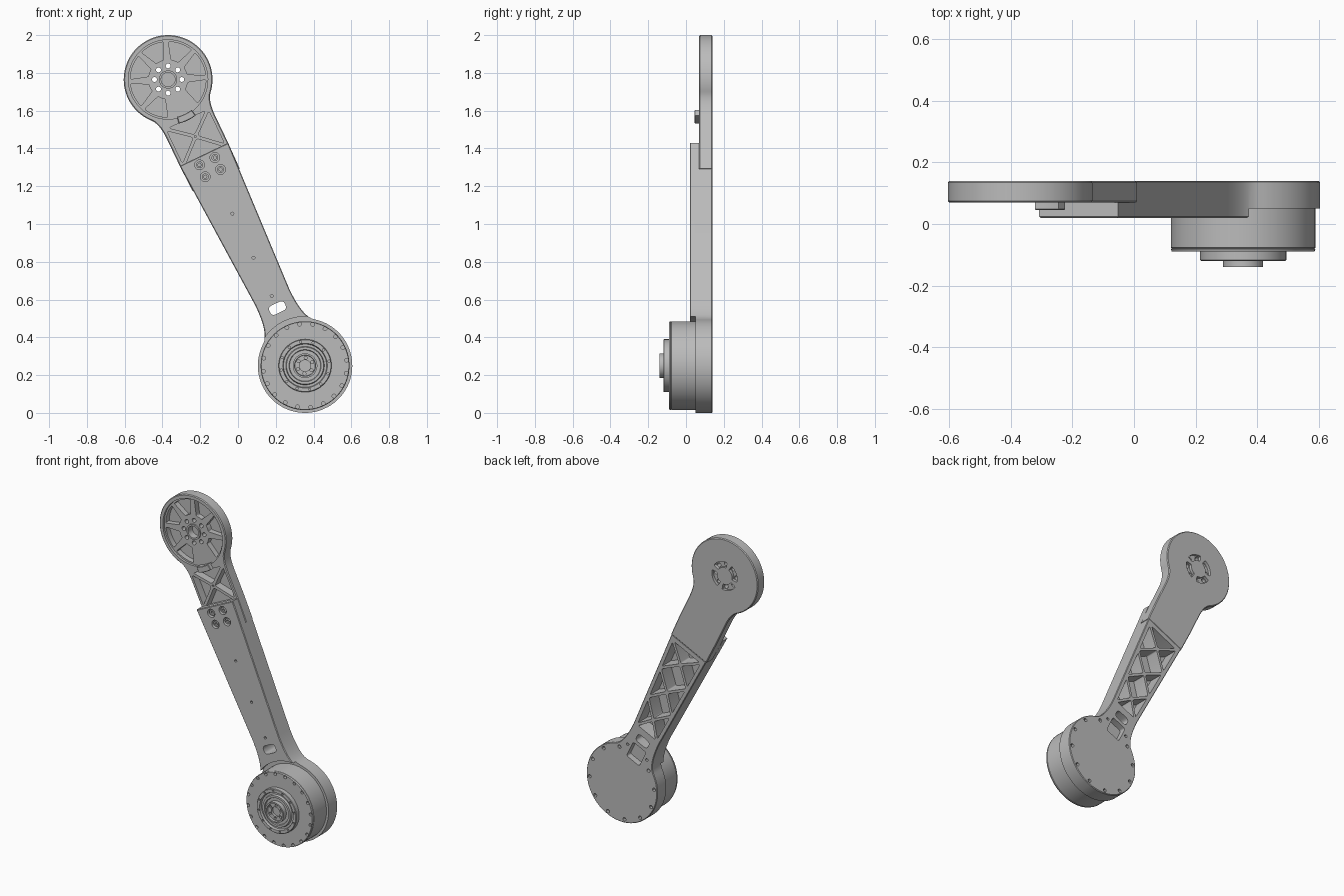
import bpy, bmesh
from math import sin, cos, radians, pi
from mathutils import Vector

cube = bpy.data.objects.get("Cube")
if cube:
    bpy.data.objects.remove(cube)

grey = bpy.data.materials.new("machined grey")
grey.use_nodes = True
GREY = (0.5, 0.5, 0.5, 1)
grey.diffuse_color = GREY
grey.node_tree.nodes["Principled BSDF"].inputs["Base Color"].default_value = GREY

# Arm frame: origin on the motor axis, s runs up the arm, t across it
ORIGIN = Vector((0.355, 0, 0.25))
TOP = Vector((-0.37, 0, 1.765))
UP = (TOP - ORIGIN).normalized()
ACROSS = Vector((UP.z, 0, -UP.x))
LENGTH = (TOP - ORIGIN).length
TILT = 25.6


def place(t, s, y):
    return ORIGIN + ACROSS * t + UP * s + Vector((0, y, 0))


def polar(r, deg, s=0):
    return (r * cos(radians(deg)), s + r * sin(radians(deg)))


def circle(t, s, r, n=20):
    return [(t + r * cos(2 * pi * i / n), s + r * sin(2 * pi * i / n)) for i in range(n)]


def arc(r, a, b, s=0, n=12):
    return [polar(r, a + (b - a) * i / n, s) for i in range(n + 1)]


def curve(a, c, b, n=8):
    a, c, b = Vector(a), Vector(c), Vector(b)
    return [tuple(a * (1 - k) ** 2 + c * 2 * k * (1 - k) + b * k * k)
            for k in [i / n for i in range(n + 1)]]


def rounded(pts, r=0.014):
    out = []
    for i, p in enumerate(pts):
        p, a, b = Vector(p), Vector(pts[i - 1]), Vector(pts[(i + 1) % len(pts)])
        da, db = a - p, b - p
        out += curve(p + da.normalized() * min(r, da.length * 0.4), p,
                     p + db.normalized() * min(r, db.length * 0.4), 4)
    return out


def inset(pts, d):
    pts = [Vector(p) for p in pts]
    area = sum(pts[i - 1].cross(pts[i]) for i in range(len(pts)))
    if area < 0:
        pts.reverse()
    out = []
    for i, p in enumerate(pts):
        e1 = (p - pts[i - 1]).normalized()
        e2 = (pts[(i + 1) % len(pts)] - p).normalized()
        n1, n2 = Vector((-e1.y, e1.x)), Vector((-e2.y, e2.x))
        out.append(p + (n1 + n2) * (d / (1 + n1.dot(n2))))
    return out


def sector(r0, r1, mid, half0, half1, s=0):
    return arc(r0, mid - half0, mid + half0, s, 6) + arc(r1, mid + half1, mid - half1, s, 8)


def finish(bm, name):
    bmesh.ops.recalc_face_normals(bm, faces=bm.faces)
    mesh = bpy.data.meshes.new(name)
    bm.to_mesh(mesh)
    bm.free()
    mesh.materials.append(grey)
    obj = bpy.data.objects.new(name, mesh)
    bpy.context.collection.objects.link(obj)
    return obj


def prisms(name, shapes, bevel=0):
    """Extrude each (outline, y0, y1) along y."""
    bm = bmesh.new()
    for pts, y0, y1 in shapes:
        face = bm.faces.new([bm.verts.new(place(t, s, y0)) for t, s in pts])
        new = bmesh.ops.extrude_face_region(bm, geom=[face])["geom"]
        moved = [v for v in new if isinstance(v, bmesh.types.BMVert)]
        bmesh.ops.translate(bm, verts=moved, vec=(0, y1 - y0, 0))
    if bevel:
        rims = [e for e in bm.edges if abs(e.verts[0].co.y - e.verts[1].co.y) < 1e-5]
        bmesh.ops.bevel(bm, geom=rims, offset=bevel, segments=1, affect="EDGES")
    return finish(bm, name)


def lathe(name, profile, centre_s, steps=72):
    bm = bmesh.new()
    verts = [bm.verts.new(place(r, centre_s, y)) for r, y in profile]
    edges = [bm.edges.new(pair) for pair in zip(verts, verts[1:])]
    bmesh.ops.spin(bm, geom=verts + edges, cent=place(0, centre_s, 0), axis=(0, 1, 0),
                   angle=2 * pi, steps=steps)
    bmesh.ops.remove_doubles(bm, verts=bm.verts, dist=1e-4)
    return finish(bm, name)


def cut(obj, shapes):
    cutter = prisms("cutter", shapes)
    mod = obj.modifiers.new("cut", "BOOLEAN")
    mod.operation, mod.solver, mod.object = "DIFFERENCE", "EXACT", cutter
    mod.use_self = True
    graph = bpy.context.evaluated_depsgraph_get()
    mesh = bpy.data.meshes.new_from_object(obj.evaluated_get(graph))
    obj.modifiers.clear()
    obj.data = mesh
    bpy.data.objects.remove(cutter)


def mirrored(half):
    return half + [(-t, s) for t, s in reversed(half)]


# Lower arm with round motor plate
side = [(0.142, 1.24)] + curve((0.1, 0.4), (0.1, 0.2375), (0.15, 0.2))
disc = arc(0.25, 53.13, -90, 0, 36)[1:-1]
lower_arm = prisms("lower_arm", [(mirrored(side + disc), 0.02, 0.14)], 0.004)
cut(lower_arm, [(circle(0, 0, 0.26, 72), -0.1, 0.05)])
cut(lower_arm, [([(-0.3, 1.09), (0.3, 1.09), (0.3, 1.4), (-0.3, 1.4)], 0.07, 0.3)])


# Lattice of crossed ribs on the back
def half_width(s):
    return 0.083 + (s - 0.4) * 0.05


levels = [0.40, 0.62, 0.845, 1.07]
mids = [(a + b) / 2 for a, b in zip(levels, levels[1:])]
cells = []
for a, b, m in zip(levels, levels[1:], mids):
    for k in (-1, 1):
        cells.append([(k * half_width(a), a), (0, m), (k * half_width(b), b)])
for s, m0, m1 in zip(levels[1:], mids, mids[1:]):
    cells.append([(0, m0), (half_width(s), s), (0, m1), (-half_width(s), s)])
for s, m in ((levels[0], mids[0]), (levels[-1], mids[-1])):
    cells.append([(-half_width(s), s), (half_width(s), s), (0, m)])
cut(lower_arm, [(rounded(inset(c, 0.008), 0.01), 0.05, 0.2) for c in cells])

# Cable slot, back notch, rim holes, screw recesses and pin holes
slot = rounded([(-0.045, 0.312), (0.045, 0.312), (0.045, 0.364), (-0.045, 0.364)], 0.025)
notch = rounded([(-0.05, 0.18), (0.05, 0.18), (0.05, 0.29), (-0.05, 0.29)])
screws = [(t, s) for t in (-0.045, 0.045) for s in (1.13, 1.2)]
holes = [(slot, 0, 0.2), (notch, 0.1, 0.2)]
holes += [(circle(*polar(0.228, a), 0.011, 12), 0.11, 0.2) for a in range(-240, 61, 30)]
holes += [(circle(t, s, 0.026), 0, 0.045) for t, s in screws]
holes += [(circle(0, s, 0.008, 12), 0, 0.035) for s in (0.409, 0.633, 0.892)]
holes += [(circle(t, 0.25, 0.009, 12), 0.11, 0.2) for t in (-0.075, 0.075)]
cut(lower_arm, holes)
for i, (t, s) in enumerate(screws):
    head = prisms("joint_screw_%d" % (i + 1), [(circle(t, s, 0.018), 0.028, 0.06)])
    cut(head, [(circle(t, s, 0.009, 6), 0, 0.04)])

# Upper arm with round end
side = [(0.138, 1.09), (0.142, 1.24)] + curve((0.142, 1.4), (0.142, 1.487), (0.175, 1.523))
disc = arc(0.235, -41.9, 90, LENGTH, 36)[1:-1]
upper_arm = prisms("upper_arm", [(mirrored(side + disc), 0.07, 0.14)], 0.005)
cut(upper_arm, [(circle(0, LENGTH, 0.21, 72), 0, 0.085)])

# Petal pockets, leaving the one facing the arm solid
pockets = [(rounded(sector(0.105, 0.2, a, 11, 19, LENGTH), 0.012), 0, 0.12)
           for a in range(-45, 226, 45)]
# Triangular pockets between the crossed braces
low, high, mid, w = 1.225, 1.455, 1.345, 0.132
corners = [(-w, low), (w, low), (w, high), (-w, high)]
for i in range(4):
    tri = inset([corners[i - 1], corners[i], (0, mid)], 0.009)
    pockets.append((rounded(tri), 0, 0.12))
pockets.append((circle(0, mid, 0.006, 10), 0, 0.09))
cut(upper_arm, pockets)

# Bearing bore, bolt holes and their curved recesses on the back
bores = [(circle(0, LENGTH, 0.037, 32), 0, 0.12)]
bores += [(circle(*polar(0.072, 45 * k - TILT, LENGTH), 0.013, 16), 0, 0.2) for k in range(8)]
bores += [(rounded(sector(0.054, 0.09, 90 * k + 67.5 - TILT, 34, 34, LENGTH), 0.012), 0.122, 0.2)
          for k in range(4)]
cut(upper_arm, bores)
lathe("bearing_ring", [(0.037, 0.1), (0.048, 0.1), (0.048, 0.076), (0.037, 0.076), (0.037, 0.1)],
      LENGTH, 40)
prisms("stop_block", [(sector(0.203, 0.24, -90, 12, 12, LENGTH), 0.045, 0.13)], 0.003)

# Motor housing with stepped output hub
motor = lathe("motor", [
    (0, 0.06), (0.235, 0.06), (0.235, -0.077), (0.232, -0.079), (0.235, -0.081), (0.232, -0.09),
    (0.14, -0.09), (0.14, -0.117), (0.137, -0.12), (0.118, -0.12), (0.114, -0.106),
    (0.102, -0.106), (0.098, -0.12), (0.085, -0.12), (0.082, -0.112), (0.065, -0.112),
    (0.065, -0.14), (0.056, -0.14), (0.054, -0.128), (0.03, -0.128), (0.03, -0.112),
    (0, -0.112)], 0, 80)
marks = [(circle(*polar(0.222, 18 * k), 0.01, 12), -0.2, -0.07) for k in range(20)]
marks += [(circle(*polar(0.042, 60 * k), 0.008, 12), -0.2, -0.115) for k in range(6)]
marks += [(circle(*polar(0.128, 30 * k + 15), 0.006, 10), -0.2, -0.11) for k in range(12)]
cut(motor, marks)

# Smooth shading with crisp edges
for obj in bpy.context.view_layer.objects:
    obj.select_set(obj.type == "MESH" and grey.name in obj.data.materials)
bpy.context.view_layer.objects.active = motor
bpy.ops.object.shade_smooth_by_angle(angle=radians(30))
